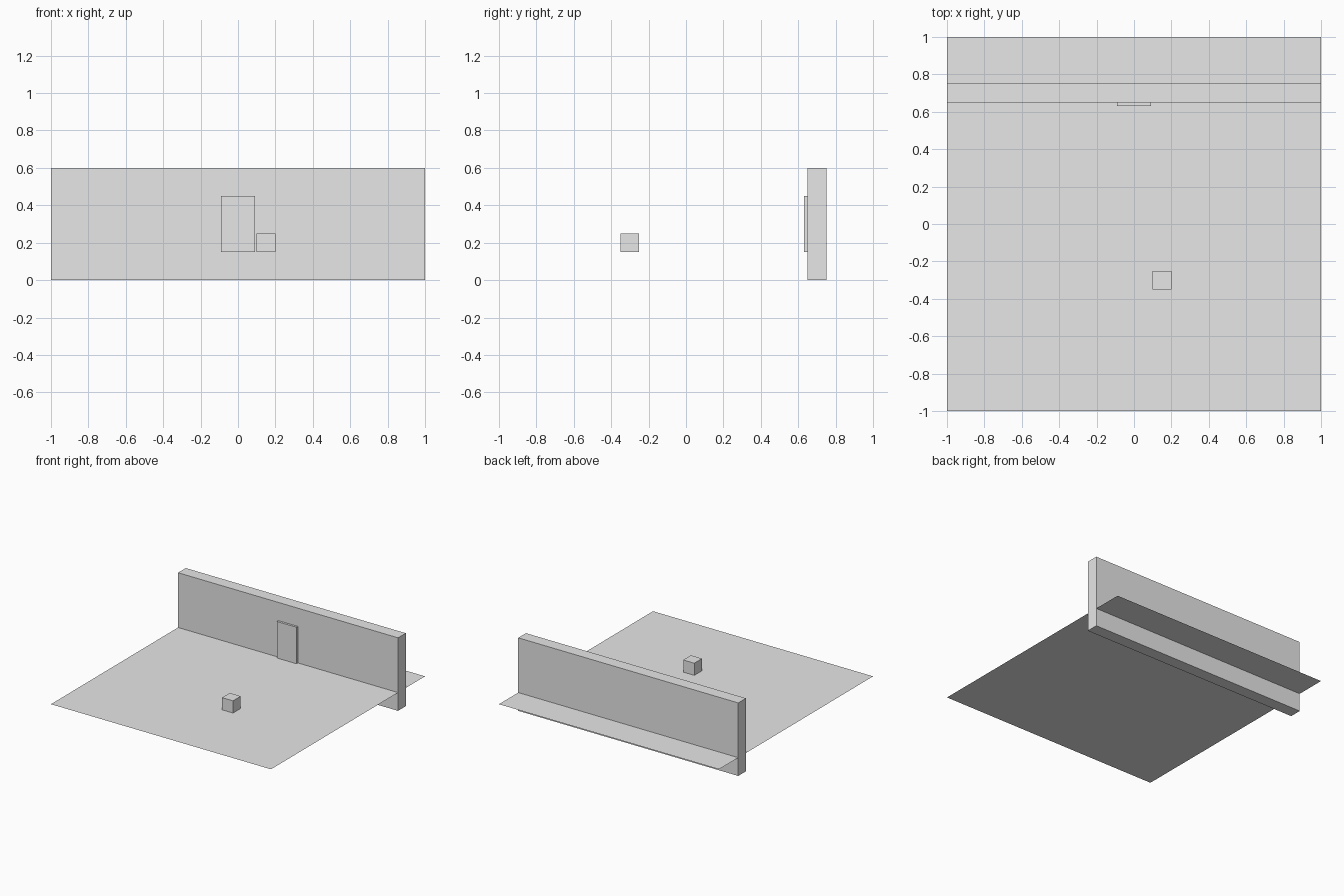
import bpy

if "Cube" in bpy.data.objects:
    bpy.data.objects.remove(bpy.data.objects["Cube"])

# Single plain grey
grey = bpy.data.materials.new("plain grey")
grey.diffuse_color = (0.8, 0.8, 0.8, 1)
grey.use_nodes = True
grey.node_tree.nodes["Principled BSDF"].inputs["Base Color"].default_value = grey.diffuse_color

FLOOR_Z = 0.15


def finish(name):
    obj = bpy.context.object
    obj.name = name
    obj.data.materials.append(grey)
    return obj


def box(name, low, high):
    """Axis-aligned box between two corners."""
    centre = [(a + b) / 2 for a, b in zip(low, high)]
    bpy.ops.mesh.primitive_cube_add(size=1, location=centre)
    bpy.context.object.scale = [b - a for a, b in zip(low, high)]
    return finish(name)


# Thin floor sheet that passes through the wall
bpy.ops.mesh.primitive_plane_add(size=2, location=(0, 0, FLOOR_Z))
finish("floor")

# Back wall, reaching below the floor
box("back_wall", (-1, 0.65, 0), (1, 0.75, 0.6))

# Door panel set partly into the wall
box("door", (-0.09, 0.632, FLOOR_Z), (0.09, 0.668, FLOOR_Z + 0.3))

# Small block standing on the floor
box("block", (0.1, -0.35, FLOOR_Z), (0.2, -0.25, FLOOR_Z + 0.1))
